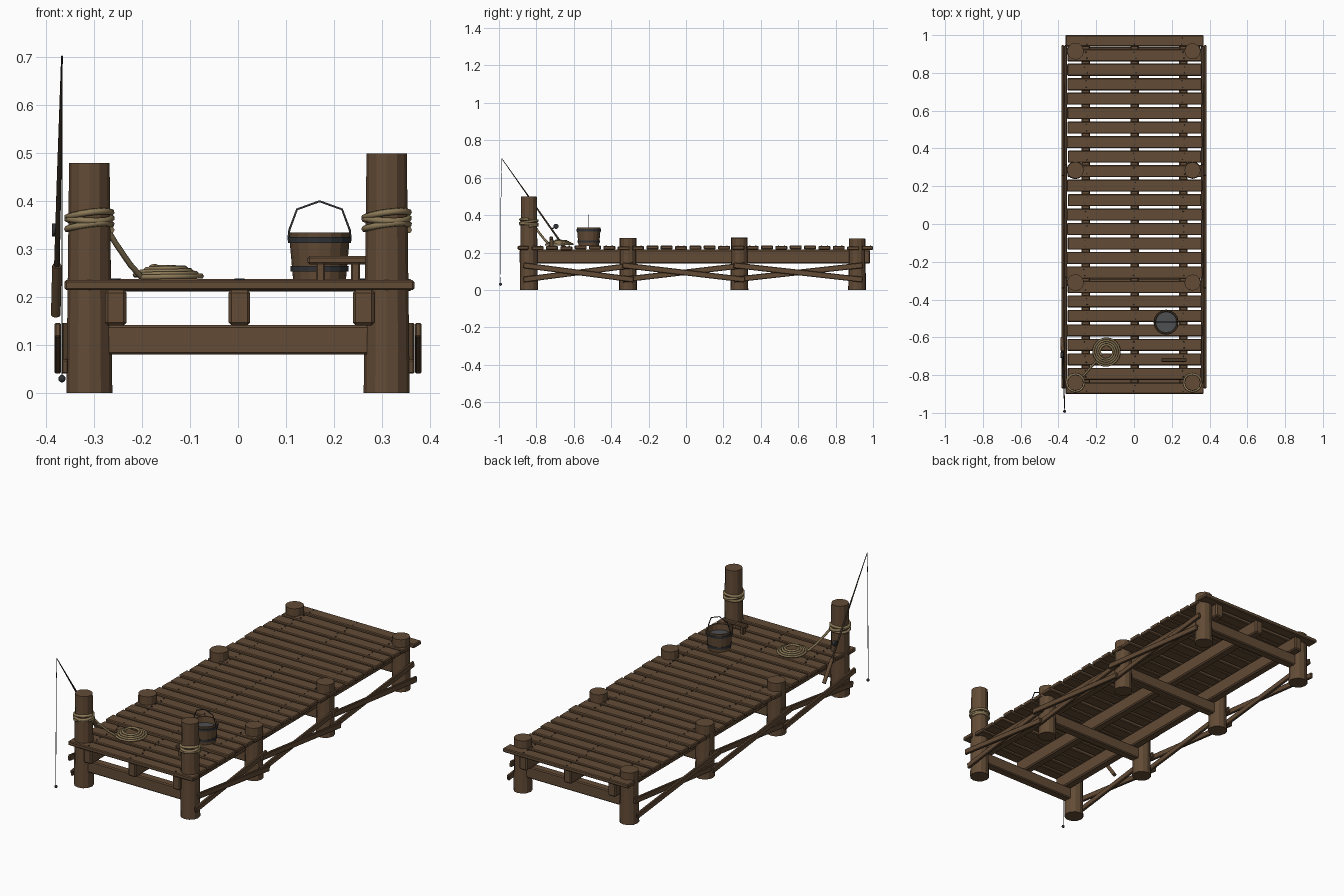
import bpy, bmesh, math, random
from mathutils import Vector, Matrix

random.seed(4)
if "Cube" in bpy.data.objects:
    bpy.data.objects.remove(bpy.data.objects["Cube"], do_unlink=True)


def material(name, rgb):
    m = bpy.data.materials.new(name)
    m.use_nodes = True
    m.diffuse_color = (*rgb, 1)
    m.node_tree.nodes["Principled BSDF"].inputs["Base Color"].default_value = (*rgb, 1)
    return m


WOOD = material("weathered wood", (0.122, 0.070, 0.036))
ROPE = material("tan rope", (0.26, 0.19, 0.095))
METAL = material("dark metal", (0.032, 0.034, 0.038))
WATER = material("grey water", (0.075, 0.08, 0.085))
ROD = material("dark rod wood", (0.035, 0.023, 0.014))


def finish(name, bm, mat, bevel=0):
    bmesh.ops.recalc_face_normals(bm, faces=bm.faces)
    me = bpy.data.meshes.new(name)
    bm.to_mesh(me)
    bm.free()
    me.materials.append(mat)
    ob = bpy.data.objects.new(name, me)
    bpy.context.collection.objects.link(ob)
    if bevel:
        mod = ob.modifiers.new("worn edges", 'BEVEL')
        mod.width = bevel
        mod.segments = 1
    return ob


def beam(name, a, b, width, height, mat=WOOD, bevel=0.004):
    """Rectangular timber running from a to b."""
    a, b = Vector(a), Vector(b)
    d = b - a
    bm = bmesh.new()
    bmesh.ops.create_cube(bm, size=1)
    m = (Matrix.Translation((a + b) / 2) @ d.to_track_quat('Y', 'Z').to_matrix().to_4x4()
         @ Matrix.Diagonal((width, d.length, height, 1)))
    bm.transform(m)
    return finish(name, bm, mat, bevel)


def lathe(name, profile, loc, sides, mat, closed=False):
    """Spin an (r, z) profile; end rings are capped unless it is a closed loop."""
    bm = bmesh.new()
    rings = []
    for r, z in profile:
        rings.append([bm.verts.new(Vector(loc) + Vector((r * math.cos(t), r * math.sin(t), z)))
                      for t in (math.tau * i / sides for i in range(sides))])
    pairs = list(zip(rings, rings[1:]))
    if closed:
        pairs.append((rings[-1], rings[0]))
    else:
        bm.faces.new(rings[0])
        bm.faces.new(rings[-1])
    for p, q in pairs:
        for i in range(sides):
            j = (i + 1) % sides
            bm.faces.new((p[i], p[j], q[j], q[i]))
    return finish(name, bm, mat)


def tube(name, pts, radius, mat, radii=None, res=1, cyclic=False):
    """Round tube along a polyline, with optional taper."""
    cu = bpy.data.curves.new(name, 'CURVE')
    cu.dimensions = '3D'
    cu.bevel_depth = radius
    cu.bevel_resolution = res
    cu.use_fill_caps = True
    sp = cu.splines.new('POLY')
    sp.points.add(len(pts) - 1)
    for i, p in enumerate(pts):
        sp.points[i].co = (*p, 1)
        sp.points[i].radius = radii[i] if radii else 1
    sp.use_cyclic_u = cyclic
    tmp = bpy.data.objects.new(name + "_path", cu)
    me = bpy.data.meshes.new_from_object(tmp)
    bpy.data.objects.remove(tmp)
    me.name = name
    me.materials.clear()
    me.materials.append(mat)
    ob = bpy.data.objects.new(name, me)
    bpy.context.collection.objects.link(ob)
    return ob


DECK = 0.235
POST_X = 0.31
POST_Y = (-0.84, -0.31, 0.285, 0.915)
STRINGERS = (-0.255, 0.003, 0.262)

# Deck planks with slight wear differences
PLANKS = 25
plank_ys = [-0.87 + i * (0.97 + 0.87) / (PLANKS - 1) for i in range(PLANKS)]
for i, y in enumerate(plank_ys):
    end = i in (0, PLANKS - 1)
    dz = 0 if end else random.uniform(-0.003, 0.003)
    half = 0.362 if end else 0.354 + random.uniform(-0.004, 0.004)
    beam(f"plank_{i + 1}", (-half, y, 0.225 + dz), (half + 0.006, y, 0.225 + dz),
         0.060 if end else 0.064, 0.021)

# Nails over each stringer
bm = bmesh.new()
for y in plank_ys:
    for x in STRINGERS:
        for dy in (-0.016, 0.016):
            pos = (x + random.uniform(-0.008, 0.008), y + dy, DECK)
            bmesh.ops.create_cone(bm, cap_ends=True, segments=6, radius1=0.004, radius2=0.003,
                                  depth=0.007, matrix=Matrix.Translation(pos))
finish("nails", bm, METAL)

# Stringers under the deck
for i, x in enumerate(STRINGERS):
    beam(f"stringer_{i + 1}", (x, -0.89, 0.178), (x, 0.985, 0.178), 0.045, 0.074, bevel=0.006)

# Posts and the cross beams joining each pair
for row, y in enumerate(POST_Y):
    for side, label in ((-1, "right"), (1, "left")):
        top = (0.48 if side < 0 else 0.50) if row == 0 else 0.275 + random.uniform(-0.003, 0.006)
        r = 0.048 if row == 0 or side < 0 else 0.046
        lathe(f"post_{label}_{row + 1}", [(r, 0), (r - 0.003, top * 0.5), (r - 0.006 * top / 0.5, top)],
              (side * POST_X, y, 0), 12, WOOD)
    beam(f"cross_beam_{row + 1}", (-0.30, y, 0.111), (0.30, y, 0.111), 0.045, 0.062, bevel=0.005)

# Crossed side braces, one pair per bay
for side, label in ((-1, "right"), (1, "left")):
    for bay, (y0, y1) in enumerate(zip(POST_Y, POST_Y[1:])):
        y0, y1 = y0 - 0.03, y1 + 0.03
        inner, outer = side * 0.361, side * 0.376
        beam(f"brace_down_{label}_{bay + 1}", (outer, y0, 0.132), (outer, y1, 0.055), 0.014, 0.03, bevel=0.003)
        beam(f"brace_up_{label}_{bay + 1}", (inner, y0, 0.055), (inner, y1, 0.132), 0.014, 0.03, bevel=0.003)

# Rope wraps round the tall posts
for side, label in ((-1, "right"), (1, "left")):
    pts = []
    for k in range(3 * 16 + 1):
        t = math.tau * k / 16
        pts.append((side * POST_X + 0.046 * math.cos(t), POST_Y[0] + 0.046 * math.sin(t),
                    0.340 + 0.037 * k / 48 + 0.004 * math.sin(t * 1.5)))
    tube(f"rope_wrap_{label}", pts, 0.007, ROPE)

# Coiled rope on the deck, rising inward, and its tail to the post
cx, cy = -0.148, -0.675
coil = []
for k in range(4 * 20 + 1):
    f = k / 80
    t = math.tau * k / 20 + math.radians(225)
    r = 0.076 - 0.045 * f
    coil.append((cx + r * math.cos(t), cy + r * math.sin(t), DECK + 0.007 + 0.021 * f))
tube("rope_coil", coil, 0.006, ROPE)
tube("rope_tail", [(-0.275, -0.81, 0.345), (-0.255, -0.79, 0.312), (-0.225, -0.755, 0.268), coil[0]],
     0.006, ROPE)

# Bucket: open wooden tub, metal bands, water and handle
B = Vector((0.17, -0.52, DECK))
lathe("bucket", [(0.055, 0), (0.064, 0.1), (0.058, 0.1), (0.050, 0.012)], B, 16, WOOD)
for i, (z, r) in enumerate(((0.024, 0.0570), (0.084, 0.0628))):
    lathe(f"bucket_band_{i + 1}", [(r - 0.002, z - 0.006), (r + 0.003, z - 0.006),
                                   (r + 0.004, z + 0.006), (r - 0.002, z + 0.006)],
          B, 16, METAL, closed=True)
lathe("bucket_water", [(0.055, 0.066), (0.0555, 0.070)], B, 16, WATER)
tube("bucket_handle", [B + Vector(p) for p in
                       ((-0.065, 0, 0.085), (-0.063, 0, 0.105), (-0.047, 0, 0.148), (0, 0, 0.165),
                        (0.047, 0, 0.148), (0.063, 0, 0.105), (0.065, 0, 0.085))], 0.0025, METAL)

# Wooden mooring cleat
beam("cleat_bar", (0.145, -0.72, 0.277), (0.278, -0.72, 0.277), 0.02, 0.017)
for i, x in enumerate((0.172, 0.245)):
    beam(f"cleat_leg_{i + 1}", (x, -0.72, DECK - 0.005), (x, -0.72, 0.272), 0.018, 0.022, bevel=0.003)

# Fishing rod leaning on the right side of the dock
tip, butt = Vector((-0.367, -0.985, 0.703)), Vector((-0.380, -0.605, 0.163))
along = lambda f: butt.lerp(tip, f)
tube("rod_handle", [along(0), along(0.19)], 0.010, WOOD, res=2)
tube("rod_shaft", [along(0.18), along(0.5), along(0.8), tip], 0.006, ROD, radii=[1, 0.8, 0.5, 0.3])
tube("rod_foot", [along(0.30), (-0.381, -0.695, 0.34)], 0.004, METAL)
bm = bmesh.new()
bmesh.ops.create_cone(bm, cap_ends=True, segments=12, radius1=0.014, radius2=0.014, depth=0.014,
                      matrix=Matrix.Translation((-0.381, -0.695, 0.34)) @ Matrix.Rotation(math.pi / 2, 4, 'Y'))
finish("rod_reel", bm, METAL)

# Hanging line and its weight
tube("fishing_line", [tip, (-0.367, -0.990, 0.45), (-0.367, -0.992, 0.03)], 0.0015, METAL)
bm = bmesh.new()
bmesh.ops.create_uvsphere(bm, u_segments=10, v_segments=6, radius=0.008,
                          matrix=Matrix.Translation((-0.367, -0.992, 0.03)))
finish("line_weight", bm, METAL)
